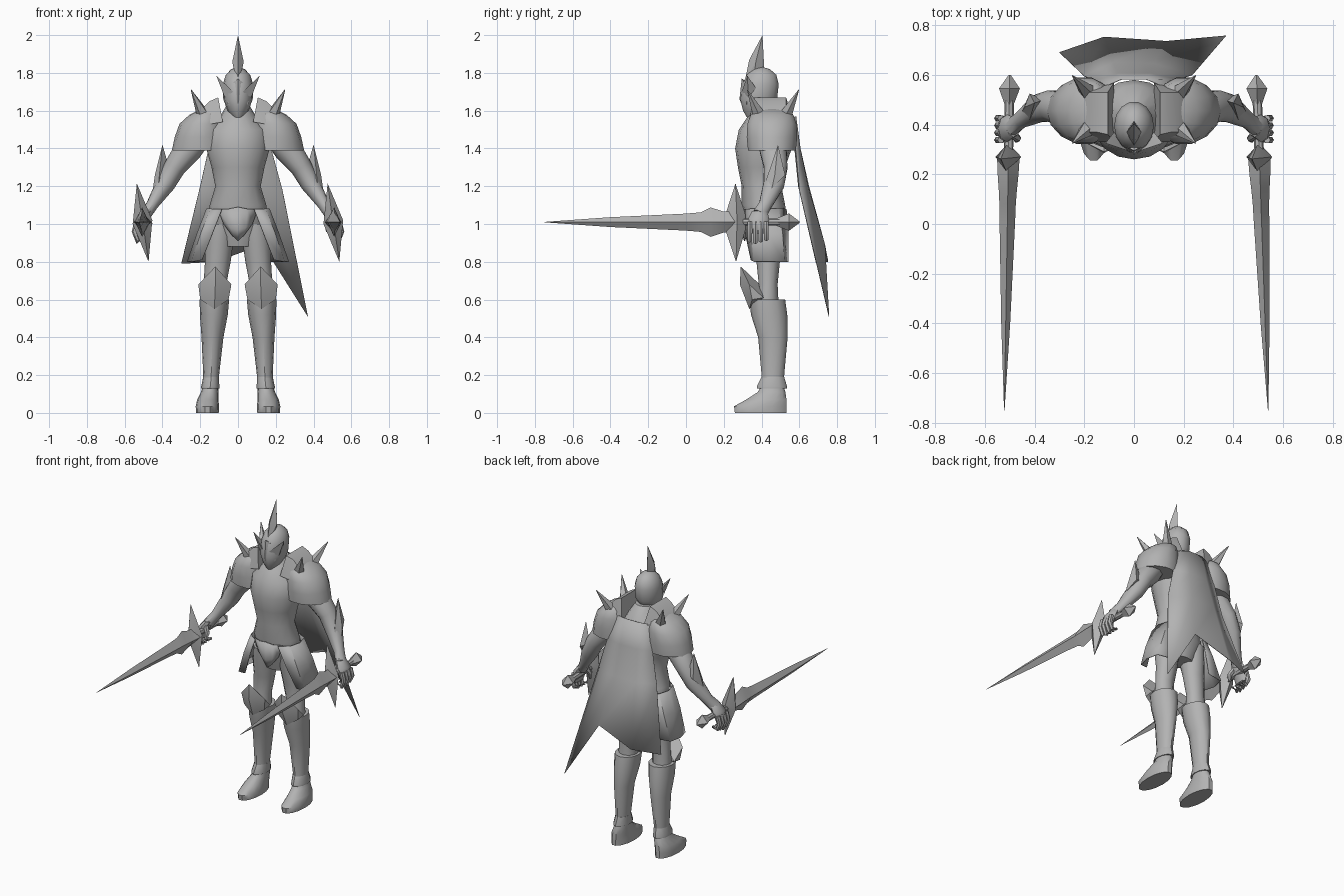
import bpy, bmesh, math
from mathutils import Vector

steel = bpy.data.materials.new("steel grey")
steel.diffuse_color = (0.45, 0.45, 0.45, 1)


def finish(name, bm, mirror=False, thick=0, angle=40):
    bmesh.ops.recalc_face_normals(bm, faces=bm.faces)
    me = bpy.data.meshes.new(name)
    bm.to_mesh(me)
    bm.free()
    ob = bpy.data.objects.new(name, me)
    bpy.context.collection.objects.link(ob)
    me.materials.append(steel)
    bpy.context.view_layer.objects.active = ob
    ob.select_set(True)
    bpy.ops.object.shade_smooth_by_angle(angle=math.radians(angle))
    ob.select_set(False)
    if thick:
        mod = ob.modifiers.new("thickness", 'SOLIDIFY')
        mod.thickness, mod.offset = thick, 0
    if mirror:
        ob.modifiers.new("mirror", 'MIRROR')
    return ob


def loft(name, rings, n=12, axis=None, mirror=False, angle=40):
    """Skin ellipses (x, y, z, a, b); axis None makes them follow the path."""
    bm = bmesh.new()
    cs = [Vector(r[:3]) for r in rings]
    loops = []
    for i, r in enumerate(rings):
        d = axis and Vector(axis)
        if not d:
            d = cs[min(i + 1, len(cs) - 1)] - cs[max(i - 1, 0)]
        d.normalize()
        u = Vector((1, 0, 0)) if abs(d.x) < 0.9 else Vector((0, 1, 0))
        u = (u - d * u.dot(d)).normalized()
        v = d.cross(u)
        loops.append([bm.verts.new(cs[i] + u * r[3] * math.cos(t) + v * r[4] * math.sin(t))
                      for t in (2 * math.pi * k / n for k in range(n))])
    for p, q in zip(loops, loops[1:]):
        for k in range(n):
            bm.faces.new((p[k], p[(k + 1) % n], q[(k + 1) % n], q[k]))
    bm.faces.new(loops[0])
    bm.faces.new(loops[-1])
    return finish(name, bm, mirror, 0, angle)


def hull(name, pts, mirror=False):
    bm = bmesh.new()
    vs = [bm.verts.new(p) for p in pts]
    res = bmesh.ops.convex_hull(bm, input=vs)
    junk = {g for g in res["geom_interior"] if isinstance(g, bmesh.types.BMVert)}
    bmesh.ops.delete(bm, geom=list(junk), context='VERTS')
    return finish(name, bm, mirror, 0, 25)


def sheet(name, rows, mirror=False, thick=0.006):
    bm = bmesh.new()
    g = [[bm.verts.new(p) for p in row] for row in rows]
    for p, q in zip(g, g[1:]):
        for k in range(len(p) - 1):
            bm.faces.new((p[k], p[k + 1], q[k + 1], q[k]))
    return finish(name, bm, mirror, thick, 40)


UP = (0, 0, 1)

# Torso and helmet
loft("torso", [(0, .43, .88, .09, .07), (0, .43, 1.0, .155, .105), (0, .41, 1.1, .15, .115),
               (0, .40, 1.2, .12, .105), (0, .40, 1.3, .14, .125), (0, .41, 1.4, .168, .15),
               (0, .43, 1.5, .165, .15), (0, .44, 1.56, .10, .12), (0, .43, 1.63, .06, .06)], 16, UP)
loft("helmet", [(0, .345, 1.55, .012, .015), (0, .375, 1.60, .055, .075), (0, .385, 1.66, .078, .1),
                (0, .395, 1.74, .08, .098), (0, .40, 1.79, .065, .08), (0, .40, 1.82, .035, .045),
                (0, .40, 1.83, .008, .01)], 14, UP)
hull("visor", [(0, .283, 1.66), (0, .295, 1.77), (0, .325, 1.56), (.05, .32, 1.73), (-.05, .32, 1.73),
               (.055, .32, 1.64), (-.055, .32, 1.64), (0, .4, 1.7)])
hull("crest", [(0, .31, 1.75), (0, .335, 1.87), (0, .405, 2.0), (0, .415, 1.81), (.03, .37, 1.86),
               (-.03, .37, 1.86), (.015, .36, 1.78), (-.015, .36, 1.78)])
hull("helmet_wing", [(.025, .295, 1.70), (.07, .33, 1.67), (.115, .325, 1.785), (.08, .37, 1.72),
                     (.06, .32, 1.73)], True)

# Shoulder armour
loft("pauldron", [(.20, .455, 1.39, .15, .13), (.20, .455, 1.46, .135, .137), (.19, .455, 1.53, .12, .133),
                  (.17, .455, 1.58, .085, .115), (.15, .455, 1.61, .04, .07)], 14, UP, True)
hull("collar_plate", [(.08, .33, 1.54), (.105, .36, 1.67), (.105, .53, 1.67), (.08, .57, 1.54),
                      (.2, .53, 1.60), (.2, .37, 1.60), (.15, .53, 1.65), (.15, .37, 1.65),
                      (.14, .33, 1.53)], True)
for label, y, ty in (("front", .385, .325), ("back", .53, .597)):
    loft(label + "_shoulder_spike", [(.185, y, 1.58, .035, .035), (.248, ty, 1.71, .002, .002)],
         5, None, True, 20)

# Arms, elbow fins and hands
loft("arm", [(.20, .45, 1.46, .06, .06), (.26, .46, 1.40, .075, .075), (.335, .475, 1.30, .058, .065),
             (.385, .465, 1.21, .052, .058), (.455, .42, 1.10, .032, .036), (.49, .39, 1.05, .032, .04)],
     10, None, True)
hull("elbow_fin", [(.40, .487, 1.42), (.36, .50, 1.28), (.45, .455, 1.19), (.42, .42, 1.22),
                   (.42, .525, 1.26), (.44, .47, 1.26)], True)
loft("palm", [(.485, .39, 1.07, .028, .04), (.51, .385, 1.03, .036, .055), (.525, .38, .98, .025, .053),
              (.525, .38, .95, .012, .045)], 8, UP, True)
for i in range(4):
    y = .338 + i * .029
    loft("finger_%d" % (i + 1), [(.535, y, 1.01, .014, .014), (.548, y, .96, .015, .015),
                                 (.53, y, .905 + abs(i - 1) * .008, .013, .013), (.495, y, .93, .009, .009)],
         6, None, True)
loft("thumb", [(.49, .36, 1.04, .017, .017), (.468, .345, 1.0, .015, .015), (.475, .335, .96, .008, .008)],
     6, None, True)

# Hip armour
sheet("hip_skirt", [[(.085, .30, 1.08), (.145, .345, 1.08), (.165, .42, 1.08), (.145, .49, 1.08), (.08, .53, 1.08)],
                    [(.135, .315, .95), (.195, .345, .95), (.215, .43, .95), (.195, .51, .95), (.11, .54, .95)],
                    [(.19, .345, .81), (.245, .36, .80), (.267, .44, .80), (.25, .52, .80), (.14, .54, .80)]], True)
sheet("front_tasset", [[(-.105, .325, 1.08), (-.05, .30, 1.08), (0, .29, 1.09), (.05, .30, 1.08), (.105, .325, 1.08)],
                       [(-.075, .325, 1.0), (-.04, .305, .98), (0, .295, .97), (.04, .305, .98), (.075, .325, 1.0)],
                       [(-.03, .32, .94), (-.015, .315, .925), (0, .31, .91), (.015, .315, .925), (.03, .32, .94)]])

# Legs, greaves and boots
loft("thigh", [(.09, .43, 1.0, .075, .09), (.1, .43, .9, .075, .08), (.107, .435, .8, .068, .062),
               (.122, .435, .68, .06, .05), (.125, .43, .58, .06, .06)], 12, UP, True)
loft("greave", [(.145, .455, .12, .04, .06), (.142, .46, .2, .042, .06), (.135, .46, .4, .058, .078),
                (.128, .44, .52, .074, .096), (.125, .43, .60, .078, .095)], 12, UP, True)
hull("knee_guard", [(.12, .29, .775), (.035, .335, .68), (.21, .335, .68), (.12, .285, .68), (.05, .35, .60),
                    (.2, .35, .60), (.125, .335, .55), (.05, .41, .61), (.2, .41, .61), (.12, .39, .68)], True)
loft("ankle_cuff", [(.147, .455, .13, .048, .08), (.147, .455, .14, .048, .08), (.142, .46, .19, .042, .06)],
     12, UP, True)
loft("boot", [(.162, .395, 0, .06, .14), (.162, .393, .035, .062, .142), (.16, .425, .07, .056, .11),
              (.15, .453, .11, .046, .075), (.146, .457, .14, .041, .062)], 14, UP, True)

# Cape
sheet("cape", [[(-.125, .55, 1.56), (-.05, .582, 1.57), (.05, .582, 1.57), (.125, .55, 1.56)],
               [(-.155, .575, 1.40), (-.065, .605, 1.40), (.065, .605, 1.40), (.175, .58, 1.40)],
               [(-.20, .595, 1.20), (-.085, .65, 1.20), (.08, .645, 1.20), (.235, .60, 1.18)],
               [(-.30, .69, .79), (-.12, .752, .80), (.13, .735, .89), (.37, .757, .51)]], thick=.003)

# Swords, both leaning the same way
for side, x0, slope in (("right", .503, -.035), ("left", -.505, .016)):
    def cx(y):
        return x0 + slope * (y - .3)
    loft(side + "_sword_blade", [(cx(y), y, 1.01, a, b) for y, a, b in
                                 ((.26, .045, .055), (.2, .042, .055), (.13, .036, .078), (.08, .033, .052),
                                  (.0, .031, .045), (-.4, .018, .026), (-.75, .001, .001))],
         4, (0, 1, 0), False, 20)
    loft(side + "_sword_grip", [(cx(y), y, 1.01, .019, .019) for y in (.5, .28)], 8, (0, 1, 0))
    loft(side + "_sword_pommel", [(cx(y), y, 1.01, a, a * 1.1) for y, a in
                                  ((.60, .004), (.545, .042), (.48, .018))], 4, (0, 1, 0), False, 20)
    c = cx(.26)
    hull(side + "_sword_guard", [(c - .03, .262, 1.215), (c + .032, .265, .80), (c - .052, .27, 1.0),
                                 (c + .052, .27, 1.02), (c - .01, .215, 1.07), (c + .01, .215, .95),
                                 (c - .01, .315, 1.05), (c + .01, .315, .97)])
